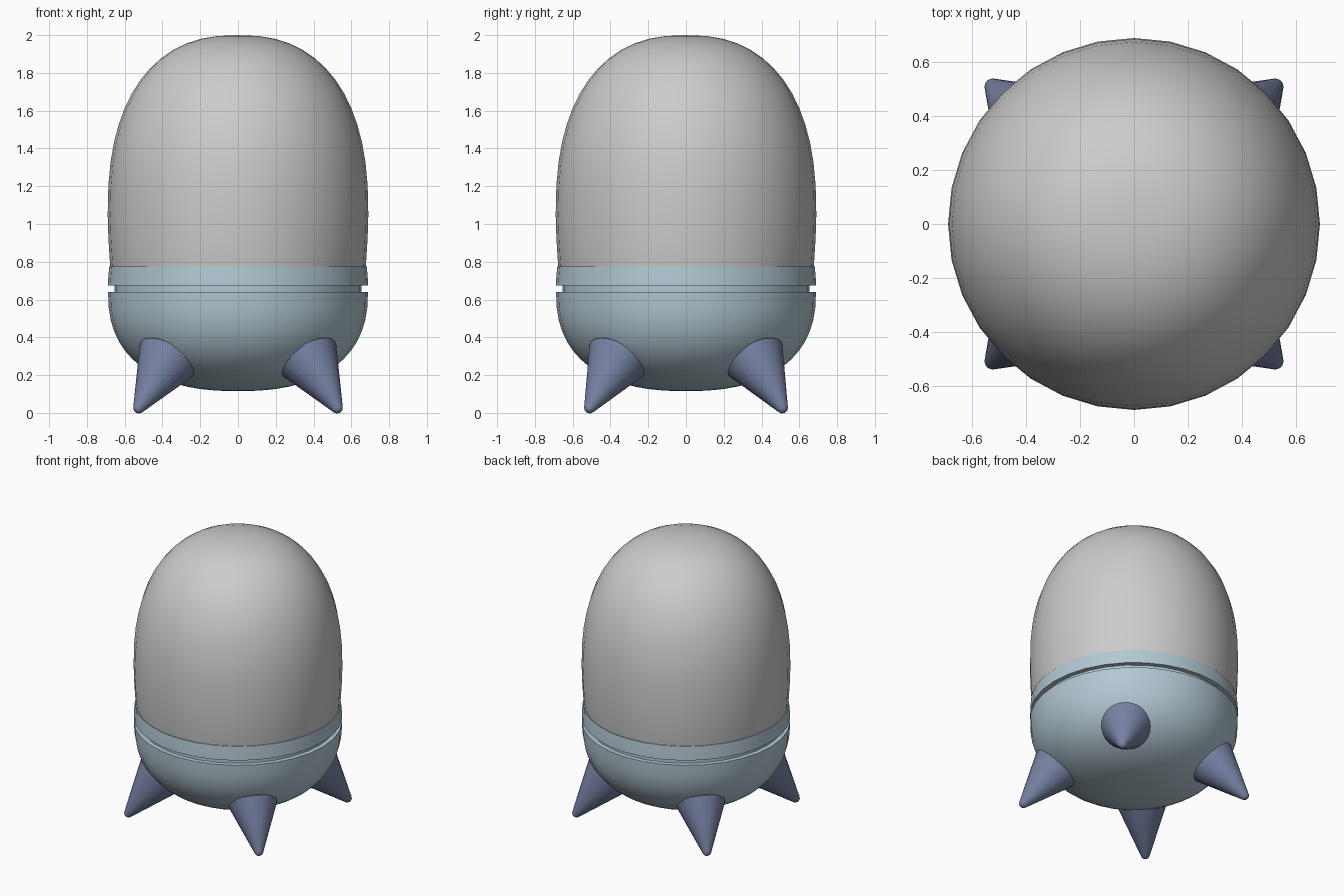
import bpy, bmesh
from math import sin, cos, pi, radians
from mathutils import Vector

if "Cube" in bpy.data.objects:
    bpy.data.objects.remove(bpy.data.objects["Cube"])


def material(name, rgb):
    m = bpy.data.materials.new(name)
    m.diffuse_color = (*rgb, 1)
    m.use_nodes = True
    m.node_tree.nodes["Principled BSDF"].inputs["Base Color"].default_value = m.diffuse_color
    return m


def lathe(name, profile, segs, mat=None):
    """Revolve (radius, height) points around z; zero radii become poles."""
    bm = bmesh.new()
    rings = []
    for r, z in profile:
        if r < 1e-6:
            rings.append([bm.verts.new((0, 0, z))] * segs)
        else:
            rings.append([bm.verts.new((r * cos(2 * pi * i / segs), r * sin(2 * pi * i / segs), z))
                          for i in range(segs)])
    for a, b in zip(rings, rings[1:]):
        for i in range(segs):
            j = (i + 1) % segs
            bm.faces.new(dict.fromkeys((a[i], a[j], b[j], b[i])))
    bmesh.ops.recalc_face_normals(bm, faces=bm.faces)
    me = bpy.data.meshes.new(name)
    bm.to_mesh(me)
    bm.free()
    ob = bpy.data.objects.new(name, me)
    bpy.context.collection.objects.link(ob)
    if mat:
        me.materials.append(mat)
    bpy.ops.object.select_all(action='DESELECT')
    ob.select_set(True)
    bpy.context.view_layer.objects.active = ob
    bpy.ops.object.shade_smooth_by_angle(angle=radians(40))
    return ob


def cap(radius, z0, height, steps=14, n=2.4):
    """Quarter superellipse from the rim at z0 to the pole."""
    pts = []
    for i in range(steps):
        t = pi / 2 * i / steps
        pts.append((radius * cos(t) ** (2 / n), z0 + height * sin(t) ** (2 / n)))
    return pts + [(0, z0 + height)]


shell_blue = material("shell_blue", (0.45, 0.58, 0.65))
spike_blue = material("spike_blue", (0.19, 0.23, 0.38))

# Tall grey dome, tapering slightly towards the collar
lathe("dome", [(0, 0.70), (0.665, 0.70), (0.677, 0.78), (0.686, 0.92)] + cap(0.69, 1.05, 0.95), 32)

# Lower bowl, recessed groove and collar in one profile
bowl = cap(0.688, 0.64, -0.525)[::-1]
collar = [(0.655, 0.64), (0.655, 0.675), (0.689, 0.675), (0.688, 0.70), (0.682, 0.775), (0.66, 0.775)]
lathe("bowl_and_collar", bowl + collar, 32, shell_blue)

# Four round-tipped spike legs splayed along the diagonals
tip_r, length = 0.03, 0.352
spike = [(0, 0), (0.155, 0), (0.168, 0.012)]
spike += [(tip_r * cos(a), length + tip_r * sin(a)) for a in (radians(d) for d in (22, 45, 68))]
spike += [(0, length + tip_r)]
for side, sx in (("right", 1), ("left", -1)):
    for end, sy in (("front", -1), ("back", 1)):
        base = Vector((sx * 0.365, sy * 0.355, 0.30))
        tip = Vector((sx * 0.523, sy * 0.508, 0.03))
        leg = lathe(f"{end}_{side}_spike", spike, 24, spike_blue)
        leg.location = base
        leg.rotation_euler = (tip - base).to_track_quat('Z', 'Y').to_euler()
